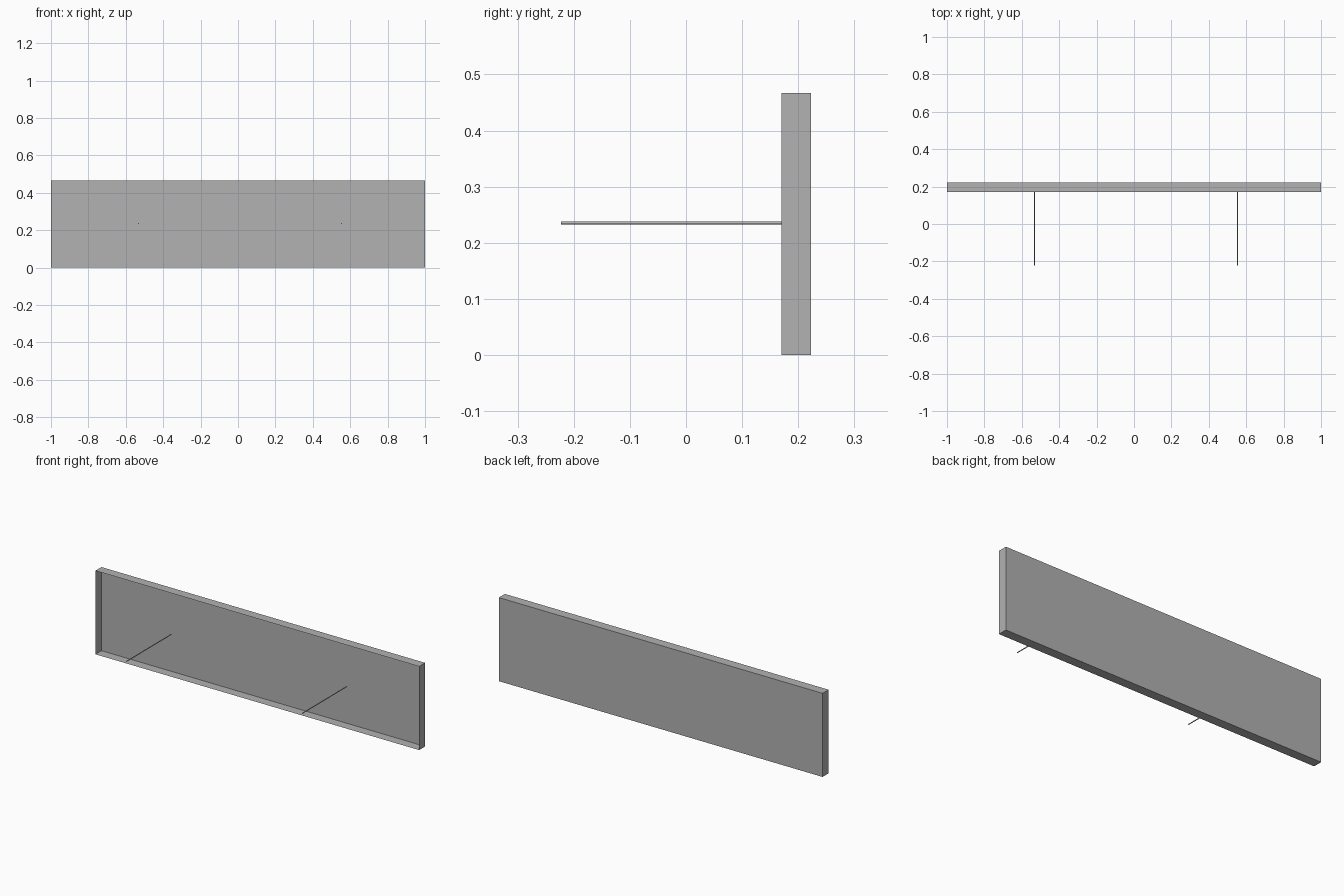
import bpy
import bmesh
from math import pi
from mathutils import Matrix, Vector

cube = bpy.data.objects.get("Cube")
if cube:
    bpy.data.objects.remove(cube, do_unlink=True)

# Overall sizes
WIDTH, HEIGHT = 2.0, 0.467
FRONT, RIM, BACK = -0.223, 0.17, 0.223
ROD_RADIUS = 0.0026

grey = bpy.data.materials.new("light_grey")
grey.use_nodes = True
colour = (0.445, 0.445, 0.445, 1)
grey.diffuse_color = colour
grey.node_tree.nodes["Principled BSDF"].inputs["Base Color"].default_value = colour


def add_object(name, bm):
    mesh = bpy.data.meshes.new(name)
    bm.to_mesh(mesh)
    bm.free()
    mesh.materials.append(grey)
    obj = bpy.data.objects.new(name, mesh)
    bpy.context.collection.objects.link(obj)
    return obj


# Shallow thin-walled panel, open towards the front
bm = bmesh.new()
bmesh.ops.create_cube(bm, size=1)
bmesh.ops.scale(bm, vec=(WIDTH, BACK - RIM, HEIGHT), verts=bm.verts)
bmesh.ops.translate(bm, vec=(0, (RIM + BACK) / 2, HEIGHT / 2), verts=bm.verts)
bm.normal_update()
front_faces = [f for f in bm.faces if f.normal.y < -0.9]
bmesh.ops.delete(bm, geom=front_faces, context='FACES')
add_object("open_panel", bm)

# Thin support rods reaching forward from the rim plane
for name, x in (("right_rod", -0.533), ("left_rod", 0.553)):
    bm = bmesh.new()
    place = Matrix.Translation(Vector((x, (FRONT + RIM) / 2, HEIGHT / 2 + 0.002)))
    bmesh.ops.create_cone(bm, cap_ends=True, segments=12, radius1=ROD_RADIUS,
                          radius2=ROD_RADIUS, depth=RIM - FRONT,
                          matrix=place @ Matrix.Rotation(pi / 2, 4, 'X'))
    add_object(name, bm)
